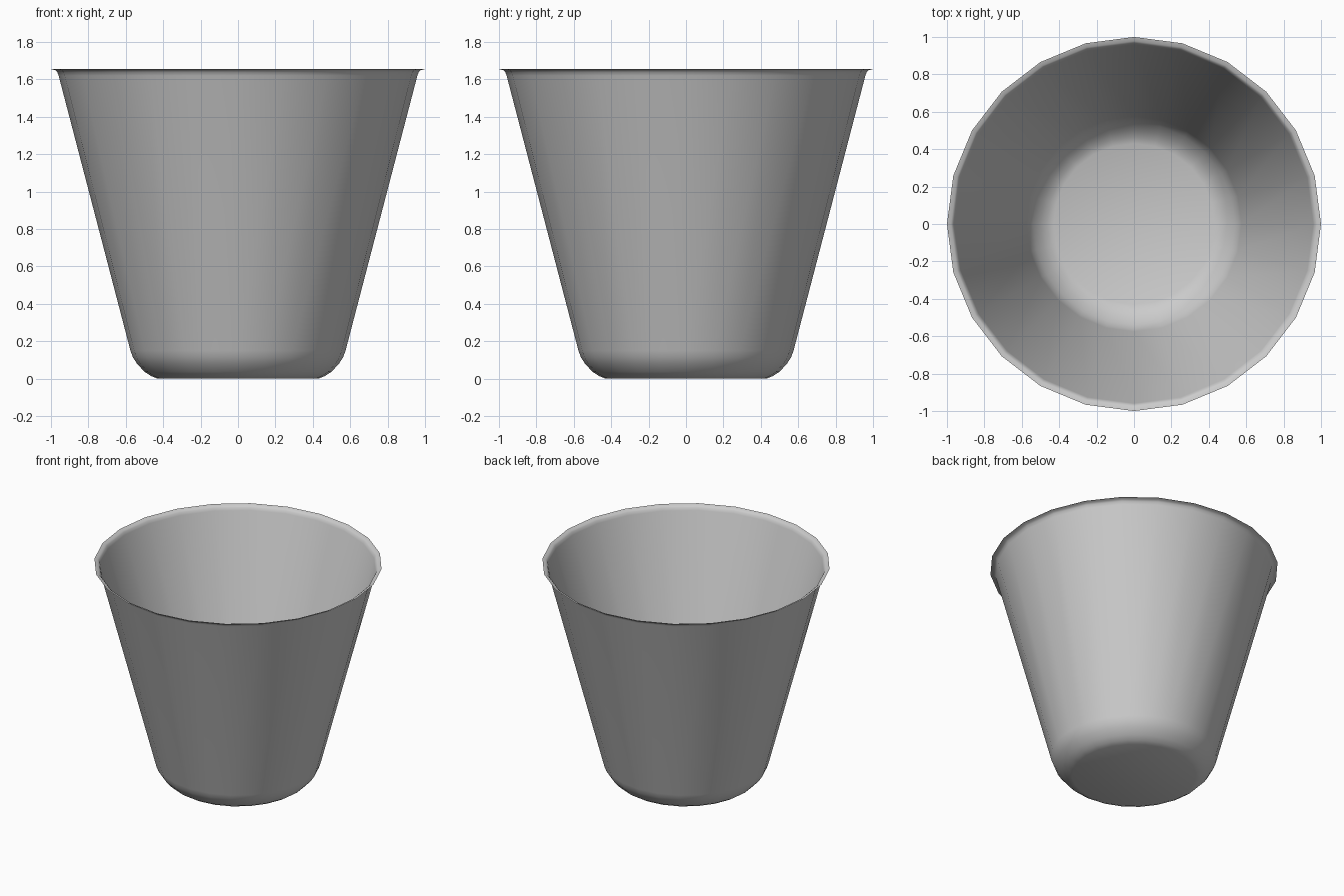
import bpy, bmesh, math

if "Cube" in bpy.data.objects:
    bpy.data.objects.remove(bpy.data.objects["Cube"], do_unlink=True)

SIDES = 24

# Cup profile (radius, height): base, rounded corner, tapered wall, flared lip
PROFILE = [(0.43, 0.0), (0.465, 0.014), (0.5, 0.037), (0.54, 0.08), (0.562, 0.115), (0.575, 0.15),
           (0.959, 1.62), (0.967, 1.64), (0.978, 1.65), (1.0, 1.655)]

# Plain grey material
grey = bpy.data.materials.new("light_grey")
colour = (0.6, 0.6, 0.6, 1)
grey.use_nodes = True
grey.diffuse_color = colour
grey.node_tree.nodes["Principled BSDF"].inputs["Base Color"].default_value = colour

# Single-walled open cup
bm = bmesh.new()
rings = []
for r, z in PROFILE:
    rings.append([bm.verts.new((r * math.cos(math.tau * i / SIDES),
                                r * math.sin(math.tau * i / SIDES), z))
                  for i in range(SIDES)])
bm.faces.new(rings[0][::-1])
for low, high in zip(rings, rings[1:]):
    for i in range(SIDES):
        j = (i + 1) % SIDES
        bm.faces.new((low[i], low[j], high[j], high[i]))

mesh = bpy.data.meshes.new("cup")
bm.to_mesh(mesh)
bm.free()
mesh.materials.append(grey)
cup = bpy.data.objects.new("cup", mesh)
bpy.context.collection.objects.link(cup)

# Smooth shading
bpy.context.view_layer.objects.active = cup
cup.select_set(True)
bpy.ops.object.shade_smooth_by_angle(angle=math.radians(60))
